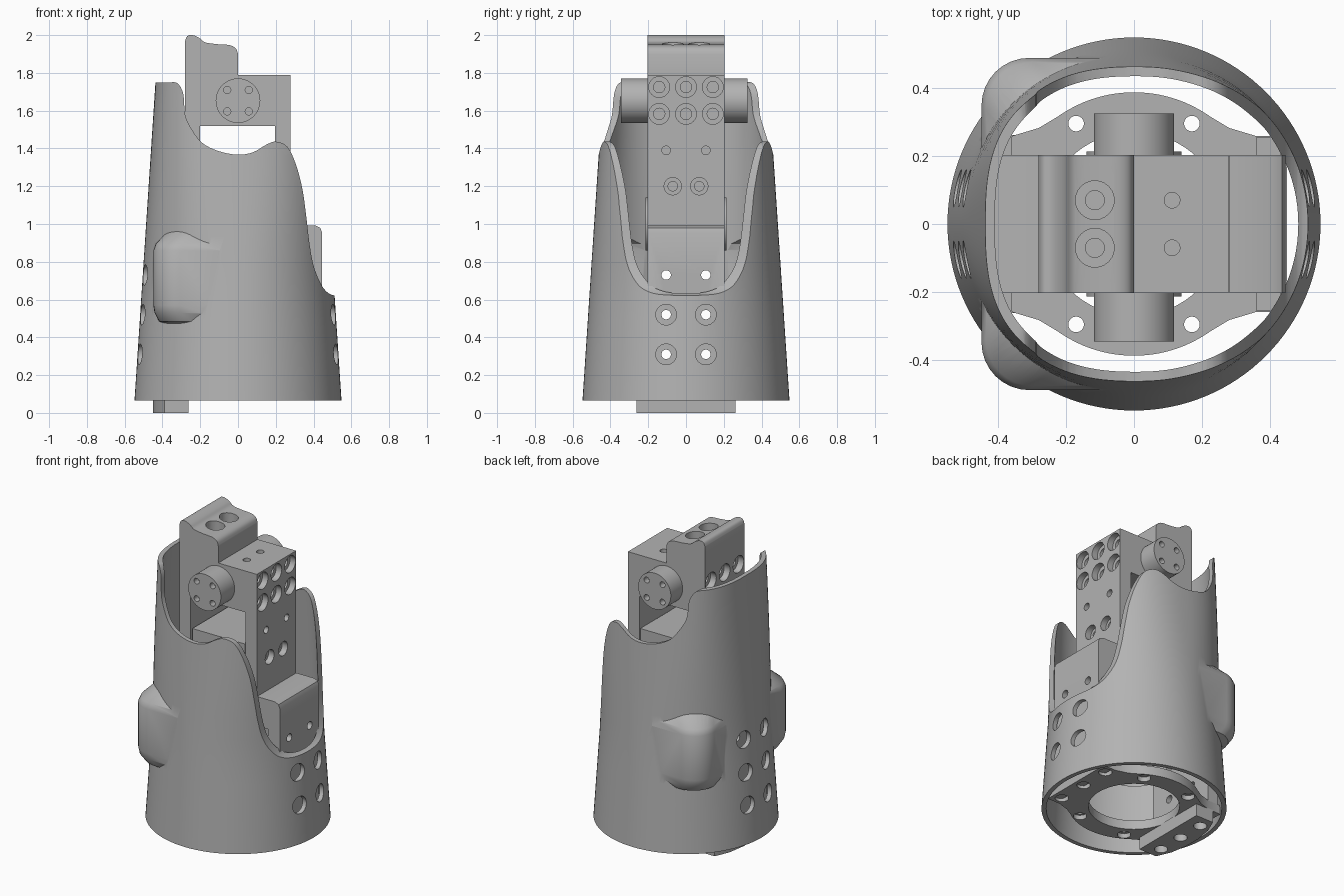
import bpy, bmesh, math
from mathutils import Matrix, Vector

if "Cube" in bpy.data.objects:
    bpy.data.objects.remove(bpy.data.objects["Cube"], do_unlink=True)

grey = bpy.data.materials.new("matte grey")
grey.use_nodes = True
grey.diffuse_color = (0.45, 0.45, 0.45, 1)
grey.node_tree.nodes["Principled BSDF"].inputs["Base Color"].default_value = grey.diffuse_color
X, Y, Z = (1, 0, 0), (0, 1, 0), (0, 0, 1)


def finish(name, bm):
    bmesh.ops.recalc_face_normals(bm, faces=bm.faces)
    mesh = bpy.data.meshes.new(name)
    bm.to_mesh(mesh)
    bm.free()
    mesh.materials.append(grey)
    ob = bpy.data.objects.new(name, mesh)
    bpy.context.collection.objects.link(ob)
    return ob


def prism(name, pts, lo, hi, flat=False):
    """Extrude an xz outline along y, or an xy outline along z."""
    bm = bmesh.new()
    face = bm.faces.new([bm.verts.new((a, b, lo) if flat else (a, lo, b)) for a, b in pts])
    new = bmesh.ops.extrude_face_region(bm, geom=[face])["geom"]
    bmesh.ops.translate(bm, vec=Vector(Z if flat else Y) * (hi - lo),
                        verts=[v for v in new if isinstance(v, bmesh.types.BMVert)])
    return finish(name, bm)


def box(name, x, y, z):
    return prism(name, [(x[0], z[0]), (x[1], z[0]), (x[1], z[1]), (x[0], z[1])], *y)


def rods(name, centres, axis, r, length, segs=24):
    """Equal cylinders along one axis, in one mesh."""
    bm = bmesh.new()
    turn = Vector(Z).rotation_difference(Vector(axis)).to_matrix().to_4x4()
    for c in centres:
        bmesh.ops.create_cone(bm, cap_ends=True, segments=segs, radius1=r, radius2=r,
                              depth=length, matrix=Matrix.Translation(c) @ turn)
    return finish(name, bm)


def loft(name, sections):
    """Skin a stack of closed loops of equal length."""
    bm = bmesh.new()
    loops = [[bm.verts.new(p) for p in s] for s in sections]
    bm.faces.new(loops[0])
    bm.faces.new(loops[-1])
    for lo, hi in zip(loops, loops[1:]):
        for i in range(len(lo)):
            bm.faces.new((lo[i - 1], lo[i], hi[i], hi[i - 1]))
    return finish(name, bm)


def body_section(z, inset, segs=128):
    """Round at the bottom, squarer towards the top."""
    r = 0.548 - 0.0659 * (z - 0.065) - inset
    n = 2 + max(0, 0.68 * (z - 0.7))
    out = []
    for i in range(segs):
        c, s = math.cos(math.tau * i / segs), math.sin(math.tau * i / segs)
        k = r / (abs(c) ** n + abs(s) ** n) ** (1 / n)
        out.append((k * c, k * s, z))
    return out


def tapered_body(name, z0, z1, inset):
    steps = 12
    return loft(name, [body_section(z0 + (z1 - z0) * i / steps, inset) for i in range(steps + 1)])


def boss(side, inset):
    """Bulge with one rounded corner, a sloping top and a soft bottom."""
    sections = []
    for z, shrink in ((0.465 + inset, 0.075), (0.485 + inset, 0.03), (0.53, 0.006), (0.57, 0),
                      (0.86, 0), (0.895, 0.012), (1.0 - inset, 0.11)):
        x, y, r = -0.448 + inset + shrink, 0.488 - inset - shrink, 0.14
        arc = [(x + r - r * math.cos(a), y - r + r * math.sin(a))
               for a in (math.pi / 2 * i / 8 for i in range(9))]
        sections.append([(a, side * b, z) for a, b in [(x, 0.1)] + arc + [(0, y), (0, 0.1)]])
    return loft("boss", sections)


def boolean(ob, other, op="DIFFERENCE"):
    mod = ob.modifiers.new("bool", "BOOLEAN")
    mod.operation, mod.object, mod.solver = op, other, "EXACT"
    bpy.context.view_layer.objects.active = ob
    bpy.ops.object.modifier_apply(modifier=mod.name)
    bpy.data.objects.remove(other, do_unlink=True)


def smooth_path(pts, steps=4):
    """Catmull-Rom curve through the points."""
    p = [Vector(q) for q in pts]
    p = [p[0]] + p + [p[-1]]
    out = []
    for a, b, c, d in zip(p, p[1:], p[2:], p[3:]):
        for i in range(steps):
            t = i / steps
            out.append((2 * b + (c - a) * t + (2 * a - 5 * b + 4 * c - d) * t * t
                        + (3 * b - a - 3 * c + d) * t ** 3) / 2)
    return [tuple(q) for q in out] + [tuple(p[-1])]


# Tapered shell with two bulges, hollowed out
shell = tapered_body("outer_shell", 0.065, 1.8, 0)
for s in (-1, 1):
    boolean(shell, boss(s, 0), "UNION")
boolean(shell, tapered_body("hollow", 0, 2.1, 0.028))
for s in (-1, 1):
    boolean(shell, boss(s, 0.028))

# Swept top opening
rim = smooth_path([(-0.36, 1.75), (-0.32, 1.745), (-0.29, 1.69), (-0.28, 1.58), (-0.25, 1.51),
                   (-0.19, 1.43), (-0.1, 1.385), (0, 1.367), (0.08, 1.38), (0.15, 1.42),
                   (0.2, 1.436), (0.26, 1.41), (0.305, 1.32), (0.34, 1.19), (0.36, 1.05),
                   (0.378, 0.9), (0.4, 0.78), (0.44, 0.68), (0.48, 0.633), (0.52, 0.62)])
boolean(shell, prism("opening", [(-0.8, 1.75)] + rim + [(0.8, 0.62), (0.8, 2.3), (-0.8, 2.3)], -1, 1))
rows = [(y, z) for y in (-0.105, 0.105) for z in (0.31, 0.52, 0.73)]
boolean(shell, rods("screw_holes", [(s * 0.53, y, z) for s in (-1, 1) for y, z in rows
                                    if s < 0 or z < 0.6], X, 0.055, 0.24))

# Base ring with flared pads
ring = rods("base_ring", [(0, 0, 0.11)], Z, 0.387, 0.06, 96)
for s in (-1, 1):
    half = [(0.1, 0.33), (0.2, 0.33), (0.28, 0.282), (0.36, 0.258), (0.45, 0.258)]
    pad = half + [(x, -y) for x, y in reversed(half)]
    boolean(ring, prism("pad", [(s * x, y) for x, y in pad], 0.08, 0.14, flat=True), "UNION")
boolean(ring, rods("bore", [(0, 0, 0.1)], Z, 0.27, 0.4, 64))
bolts = [(a * 0.17, b * 0.295, 0.08) for a in (-1, 1) for b in (-1, 1)]
bolts += [(0.39, y, 0.08) for y in (-0.2, 0, 0.2)]
boolean(ring, rods("bolt_recesses", bolts, Z, 0.04, 0.06))
boolean(ring, rods("bolt_holes", bolts, Z, 0.023, 0.4))

# Lower tab with clipped outer corners
tab = prism("lower_tab", [(-0.262, -0.262), (-0.262, 0.262), (-0.39, 0.262), (-0.43, 0.17), (-0.45, 0.05),
                          (-0.45, -0.05), (-0.43, -0.17), (-0.39, -0.262)], 0, 0.085, flat=True)
boolean(tab, rods("tab_holes", [(-0.36, y, 0) for y in (-0.18, 0, 0.18)], Z, 0.04, 0.1))

# Lower bracket arms, thickened at the top, with side gussets
for s, name in ((1, "left"), (-1, "right")):
    outline = [(0.36, 0.1), (0.445, 0.1), (0.445, 0.955), (0.435, 0.98),
               (0.41, 0.992), (0.28, 0.992), (0.28, 0.8), (0.36, 0.8)]
    arm = prism(name + "_lower_bracket", [(s * x, z) for x, z in outline], -0.203, 0.203)
    boolean(arm, rods("arm_holes", [(s * 0.4, y, z) for y, z in rows], X, 0.025, 0.4))
    for t in (-1, 1):
        box(name + "_gusset", sorted((s * 0.36, s * 0.43)), sorted((t * 0.2, t * 0.255)), (0.1, 0.6))

# Lower actuator body with side discs
box("lower_actuator", (-0.19, 0.19), (-0.2, 0.2), (0.8, 1.31))
for s in (-1, 1):
    rods("lower_disc", [(0, s * 0.206, 1.0)], Y, 0.14, 0.015, 48)

# Upper actuator with its two hanging side plates
body = prism("upper_actuator", [(-0.28, 0.8), (-0.2, 0.8), (-0.2, 1.52), (0.195, 1.52), (0.195, 0.8),
                                (0.278, 0.8), (0.278, 1.79), (-0.28, 1.79)], -0.203, 0.203)
grid = [(y, z) for y in (-0.142, 0, 0.142) for z in (1.583, 1.725)]
bores = [(s * 0.278, y, z) for s in (-1, 1) for y, z in grid]
boolean(body, rods("counterbores", bores, X, 0.055, 0.08))
boolean(body, rods("bores", bores, X, 0.03, 0.16))
low = [(s * 0.278, y, 1.2) for s in (-1, 1) for y in (-0.07, 0.07)]
boolean(body, rods("low_counterbores", low, X, 0.046, 0.08))
boolean(body, rods("low_bores", low, X, 0.025, 0.14))
boolean(body, rods("pin_holes", [(s * 0.278, y, 1.39) for s in (-1, 1) for y in (-0.105, 0.105)],
                   X, 0.023, 0.12))
boolean(body, rods("top_pin_holes", [(0.112, y, 1.79) for y in (-0.07, 0.07)], Z, 0.023, 0.1))

# Contoured top bracket
top = smooth_path([(0, 1.9), (-0.012, 1.93), (-0.045, 1.947), (-0.11, 1.952), (-0.175, 1.962),
                   (-0.205, 1.985), (-0.24, 2.0), (-0.268, 1.995), (-0.28, 1.97)])
bracket = prism("top_bracket", top + [(-0.28, 1.79), (0, 1.79)], -0.203, 0.203)
deep = [(-0.115, y, 1.95) for y in (-0.07, 0.07)]
boolean(bracket, rods("top_counterbores", deep, Z, 0.057, 0.12))
boolean(bracket, rods("top_bores", deep, Z, 0.028, 0.24))

# Pivot hubs on both sides
for name, y in (("front_hub", -0.345), ("rear_hub", 0.325)):
    hub = rods(name, [(0, y * 0.75, 1.653)], Y, 0.118, abs(y) * 0.5, 48)
    boolean(hub, rods("hub_holes", [(a * 0.057, y, 1.653 + b * 0.057)
                                    for a in (-1, 1) for b in (-1, 1)], Y, 0.019, 0.08, 16))

# Smooth the round surfaces and keep the edges crisp
bpy.ops.object.select_all(action="SELECT")
for ob in bpy.context.selected_objects:
    if ob.type != "MESH":
        ob.select_set(False)
bpy.ops.object.shade_smooth_by_angle(angle=math.radians(30))
